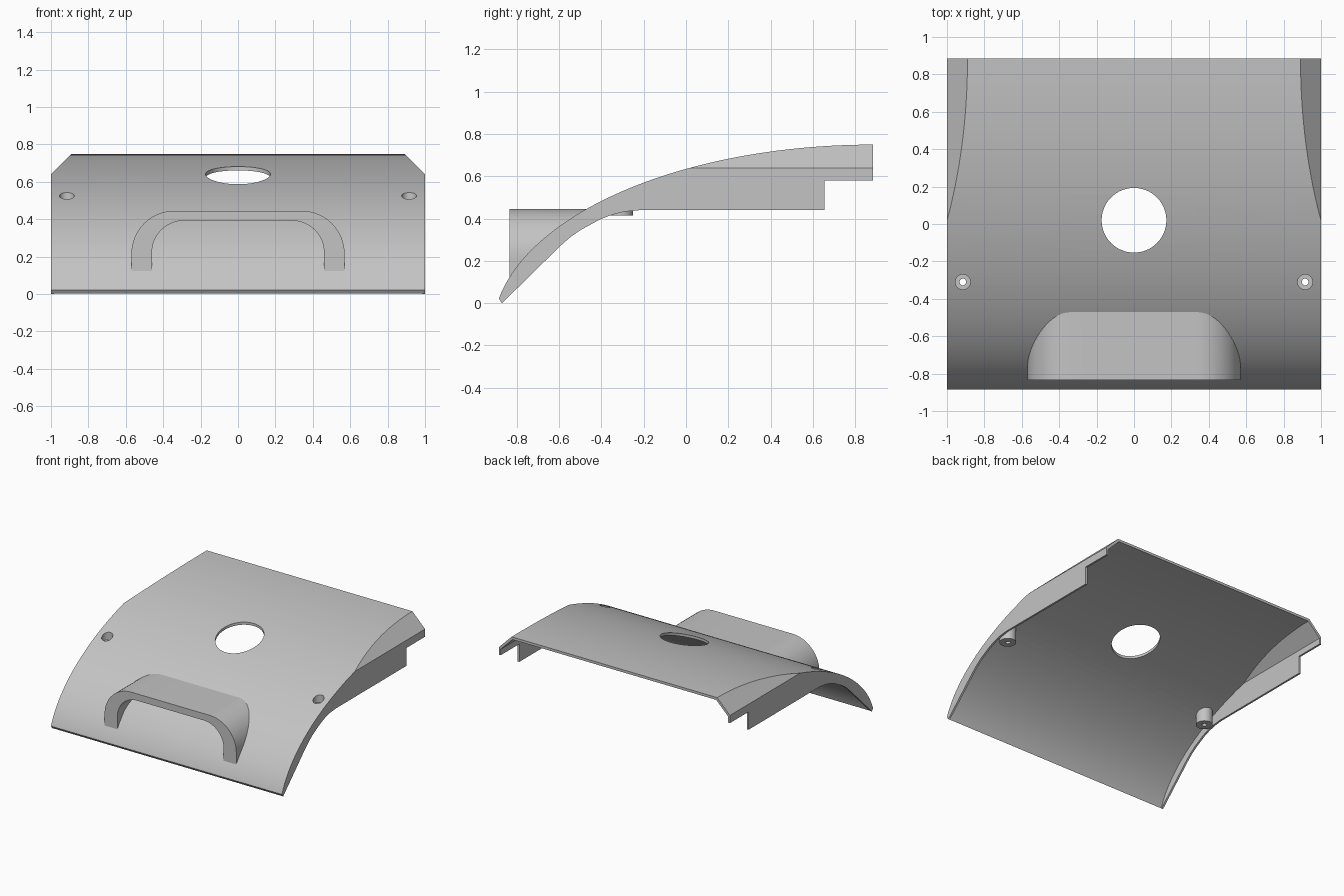
import bpy, bmesh
from math import sqrt, sin, cos, pi
from mathutils import Vector

if "Cube" in bpy.data.objects:
    bpy.data.objects.remove(bpy.data.objects["Cube"], do_unlink=True)

grey = bpy.data.materials.new("plain grey")
grey.use_nodes = True
grey.diffuse_color = (0.55, 0.55, 0.55, 1)
grey.node_tree.nodes["Principled BSDF"].inputs["Base Color"].default_value = (0.55, 0.55, 0.55, 1)

BACK = 0.885      # rear edge, and minus the front edge
WALL = 0.02       # sheet thickness
SEG = 48


def finish(name, bm):
    bmesh.ops.recalc_face_normals(bm, faces=bm.faces)
    mesh = bpy.data.meshes.new(name)
    bm.to_mesh(mesh)
    bm.free()
    mesh.materials.append(grey)
    obj = bpy.data.objects.new(name, mesh)
    bpy.context.collection.objects.link(obj)
    return obj


def prism(name, points, axis, lo, hi, chamfer=None):
    """Extrude a 2D outline along x (points are y, z) or y (points are x, z)."""
    bm = bmesh.new()
    place = (lambda p, t: (t, p[0], p[1])) if axis == "x" else (lambda p, t: (p[0], t, p[1]))
    face = bm.faces.new([bm.verts.new(place(p, lo)) for p in points])
    ext = bmesh.ops.extrude_face_region(bm, geom=[face])
    moved = [v for v in ext["geom"] if isinstance(v, bmesh.types.BMVert)]
    shift = Vector(place((0, 0), hi - lo))
    bmesh.ops.translate(bm, verts=moved, vec=shift)
    if chamfer:
        # Slice both upper side corners at 45 degrees and cap them
        for side in (-1, 1):
            cut = bmesh.ops.bisect_plane(
                bm, geom=bm.verts[:] + bm.edges[:] + bm.faces[:], dist=1e-6,
                plane_co=(0, 0, chamfer), plane_no=(side, 0, 1), clear_outer=True)
            edges = [e for e in cut["geom_cut"] if isinstance(e, bmesh.types.BMEdge)]
            bmesh.ops.holes_fill(bm, edges=edges, sides=0)
    return finish(name, bm)


def cylinder(name, x, y, radius, lo, hi, sides=48):
    ring = [(cos(2 * pi * i / sides) * radius + x, sin(2 * pi * i / sides) * radius + y)
            for i in range(sides)]
    bm = bmesh.new()
    low = [bm.verts.new((a, b, lo)) for a, b in ring]
    top = [bm.verts.new((a, b, hi)) for a, b in ring]
    bm.faces.new(low)
    bm.faces.new(top)
    for i in range(sides):
        j = (i + 1) % sides
        bm.faces.new((low[i], low[j], top[j], top[i]))
    return finish(name, bm)


def boolean(obj, tool, operation="DIFFERENCE"):
    mod = obj.modifiers.new("cut", "BOOLEAN")
    mod.operation = operation
    mod.solver = "EXACT"
    mod.object = tool
    graph = bpy.context.evaluated_depsgraph_get()
    mesh = bpy.data.meshes.new_from_object(obj.evaluated_get(graph))
    obj.modifiers.clear()
    obj.data = mesh


def curve(offset):
    """Elliptical roof line from front to back, moved inward by offset."""
    a, b = 1.8, 0.89
    pts = []
    for i in range(SEG + 1):
        d = 2 * BACK * sin(pi / 2 * (1 - i / SEG))
        root = sqrt(1 - (d / a) ** 2)
        slope = b * d / (a * a * root)
        n = Vector((slope, -1)).normalized() * offset
        pts.append((BACK - d + n.x, 0.75 - b * (1 - root) + n.y))
    return pts


def under(name, offset, half, chamfer=None):
    """Solid filling everything below the roof line."""
    pts = curve(offset)
    (y0, z0), (y1, z1) = pts[0], pts[-1]
    outline = [(y0 - 0.1, z0 - 0.267), (y0 - 0.1, -1), (1.1, -1), (1.1, z1)]
    return prism(name, pts[::-1] + outline[:3] + outline[3:], "x", -half, half, chamfer)


# Curved cover with side walls, hollowed from below
lower_edge = [(BACK, 0.58), (0.655, 0.58), (0.655, 0.44), (-0.22, 0.44), (-0.29, 0.433),
              (-0.35, 0.418), (-0.405, 0.397), (-0.5, 0.345), (-0.55, 0.31),
              (-0.595, 0.27), (-0.87, 0)]
cover = prism("cover", curve(0) + lower_edge, "x", -1, 1, 1.64)
cavity = under("cavity_cutter", WALL, 1 - 0.015, 1.64 - WALL * sqrt(2))
boolean(cover, cavity)

# Round opening in the middle
opening = cylinder("opening_cutter", 0, 0.02, 0.173, 0.3, 1, 64)
boolean(cover, opening)

# Arched hood, trimmed to the cover
def arch(half, top, rx, rz, base=0.0):
    right = [(half - rx + rx * cos(t), top - rz + rz * sin(t))
             for t in (pi / 2 * i / 16 for i in range(17))]
    right = [(half, base)] + right
    return right + [(-x, z) for x, z in reversed(right)]

core = under("core_cutter", WALL / 2, 1.2)
hood = prism("hood", arch(0.57, 0.445, 0.23, 0.23) + arch(0.46, 0.392, 0.17, 0.17)[::-1],
             "y", -0.835, -0.38)
boolean(hood, core)

# Screw bosses below the cover with recessed through holes
parts = [cover, hood]
cutters = [cavity, opening, core]
for side, label in ((1, "left"), (-1, "right")):
    x, y = side * 0.915, -0.31
    boss = cylinder(label + "_screw_boss", x, y, 0.06, 0.415, 0.7)
    boolean(boss, core, "INTERSECT")
    recess = cylinder("recess_cutter", x, y, 0.04, 0.48, 0.8, 32)
    bore = cylinder("bore_cutter", x, y, 0.018, 0.3, 0.8, 24)
    for tool in (recess, bore):
        boolean(boss, tool)
    boolean(cover, recess)
    parts.append(boss)
    cutters += [recess, bore]

for tool in cutters:
    bpy.data.objects.remove(tool, do_unlink=True)

# Smooth the curves, keep hard edges
bpy.ops.object.select_all(action="DESELECT")
for obj in parts:
    obj.select_set(True)
bpy.context.view_layer.objects.active = cover
bpy.ops.object.shade_smooth_by_angle(angle=pi / 7)
